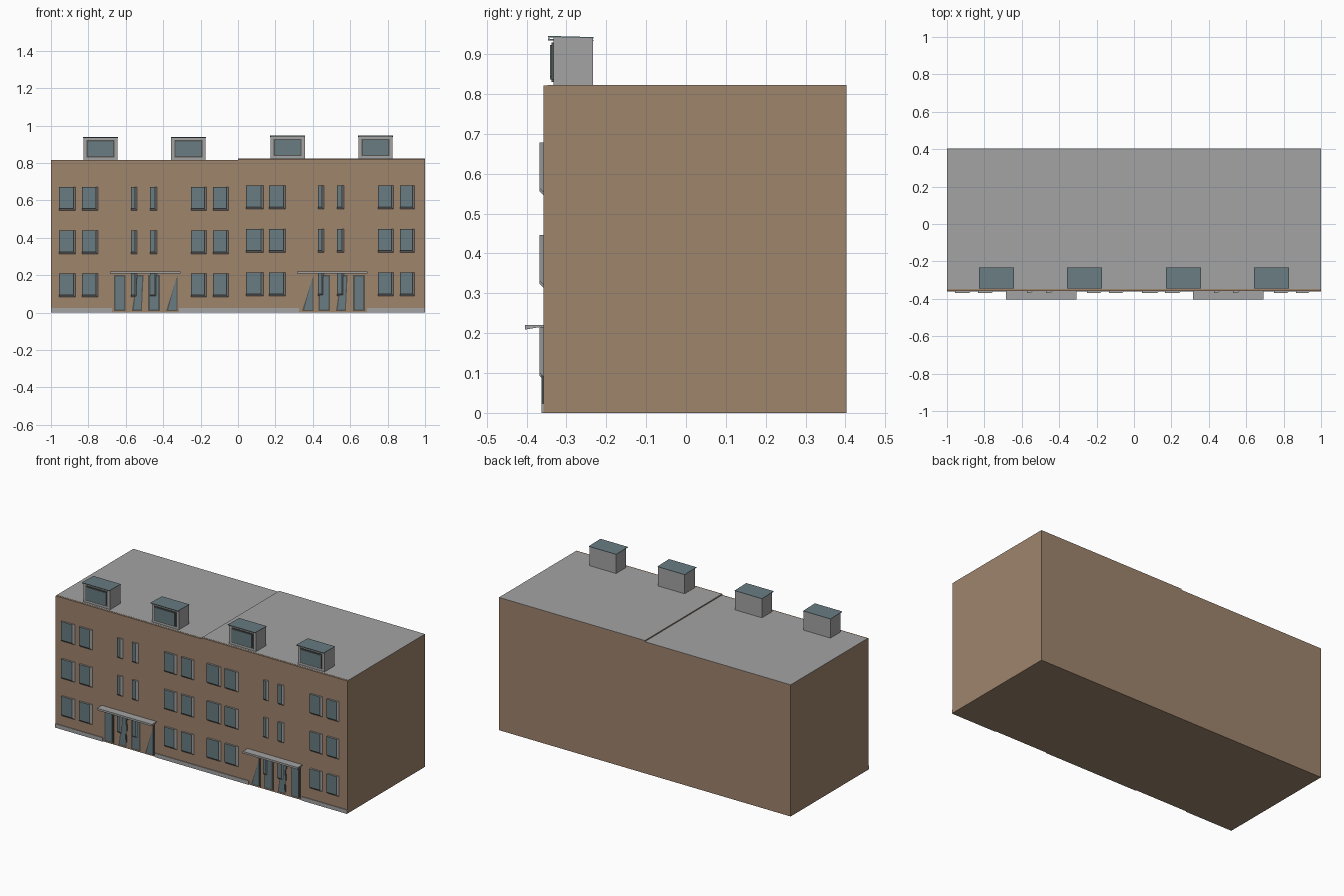
import bpy, bmesh

if "Cube" in bpy.data.objects:
    bpy.data.objects.remove(bpy.data.objects["Cube"])


def material(name, rgb):
    m = bpy.data.materials.new(name)
    m.diffuse_color = (*rgb, 1)
    m.use_nodes = True
    m.node_tree.nodes["Principled BSDF"].inputs["Base Color"].default_value = m.diffuse_color
    return m


BRICK = material("brown brick", (0.345, 0.232, 0.152))
GREY = material("grey concrete", (0.37, 0.37, 0.37))
GLASS = material("blue grey glass", (0.14, 0.2, 0.22))
FRAME = material("dark frame", (0.09, 0.09, 0.085))
WALL = -0.357


def finish(name, bm, mats, rule=None):
    bmesh.ops.recalc_face_normals(bm, faces=bm.faces)
    if rule:
        for f in bm.faces:
            f.material_index = rule(f)
    me = bpy.data.meshes.new(name)
    bm.to_mesh(me)
    bm.free()
    for m in mats:
        me.materials.append(m)
    ob = bpy.data.objects.new(name, me)
    bpy.context.collection.objects.link(ob)
    return ob


def prism(name, pts, axis, a, b, mats, rule=None):
    """Extrude a 2D outline from a to b along x ('X': pts are y,z) or y ('Y': pts are x,z)."""
    bm = bmesh.new()
    put = (lambda p, t: (t, *p)) if axis == 'X' else (lambda p, t: (p[0], t, p[1]))
    lo = [bm.verts.new(put(p, a)) for p in pts]
    hi = [bm.verts.new(put(p, b)) for p in pts]
    bm.faces.new(lo)
    bm.faces.new(hi)
    n = len(pts)
    for i in range(n):
        j = (i + 1) % n
        bm.faces.new((lo[i], lo[j], hi[j], hi[i]))
    return finish(name, bm, mats, rule)


def box(name, x0, x1, y0, y1, z0, z1, mats, rule=None):
    return prism(name, [(y0, z0), (y1, z0), (y1, z1), (y0, z1)], 'X', x0, x1, mats, rule)


def window(name, x0, x1, z0, z1):
    """Bay whose lower and right edges slope back to the wall, glazed in front."""
    bm = bmesh.new()
    rings = []
    for y, r, d in ((WALL + 0.001, 0.008, 0.008), (WALL - 0.011, -0.004, -0.004)):
        rings.append([bm.verts.new(p) for p in
                      ((x0, y, z0 - d), (x1 + r, y, z0 - d), (x1 + r, y, z1), (x0, y, z1))])
    lo, hi = rings
    bm.faces.new(hi)
    for i in range(4):
        j = (i + 1) % 4
        bm.faces.new((lo[i], lo[j], hi[j], hi[i]))
    bm.normal_update()
    front = [f for f in bm.faces if abs(f.normal.y) > 0.99]
    bmesh.ops.inset_region(bm, faces=front, thickness=0.003)
    ob = finish(name, bm, [FRAME, GLASS, GREY])
    # front pane is glass, its rim is dark, the returns are grey
    for p in ob.data.polygons:
        flat = abs(p.normal.y) > 0.99
        p.material_index = (1 if p.area > 0.0015 else 0) if flat else 2


def door(name, pts):
    """Dark framed leaf with a smaller glass plate."""
    cx = sum(p[0] for p in pts) / len(pts)
    cz = sum(p[1] for p in pts) / len(pts)
    prism(name + "_frame", pts, 'Y', WALL + 0.001, WALL - 0.003, [FRAME])
    inner = [(cx + (x - cx) * 0.72, cz + (z - cz) * 0.92) for x, z in pts]
    prism(name + "_glass", inner, 'Y', WALL - 0.002, WALL - 0.005, [GLASS])


# Two building halves, the right one slightly taller
for side, x0, x1, top in (("left", -1, 0, 0.816), ("right", 0, 1, 0.823)):
    box(side + "_building", x0, x1, WALL, 0.403, 0, top - 0.001, [BRICK])
    box(side + "_roof", x0, x1, -0.347, 0.403, top - 0.001, top, [GREY])

# Plinth strips along the front, broken at the entrances
for i, (x0, x1) in enumerate(((-1, -0.675), (-0.315, 0), (0, 0.325), (0.69, 1))):
    box(f"plinth_{i}", x0, x1, WALL - 0.005, WALL, 0, 0.024, [GREY])

# Windows in three storeys
columns = [(-0.957, -0.876), (-0.834, -0.756), (-0.572, -0.546), (-0.47, -0.44),
           (-0.251, -0.176), (-0.134, -0.058), (0.043, 0.128), (0.166, 0.246),
           (0.428, 0.452), (0.529, 0.56), (0.749, 0.824), (0.866, 0.936)]
for c, (x0, x1) in enumerate(columns):
    lift = 0 if x0 < 0 else 0.007
    for s, z0 in enumerate((0.09, 0.321, 0.553)):
        window(f"window_{c}_{s}", x0, x1, z0 + lift, z0 + 0.119 + lift)

# Entrance doors: full, slanted and triangular leaves
shapes = {
    "full": [(0, 0), (1, 0), (1, 1), (0, 1)],
    "slant": [(0, 0), (0.85, 0), (1, 1), (0.45, 1)],
    "wedge": [(0, 0), (1, 0), (1, 1)],
}
leaves = [(-0.663, "full"), (-0.567, "slant"), (-0.48, "full"), (-0.385, "wedge"),
          (0.342, "wedge"), (0.43, "full"), (0.524, "slant"), (0.616, "full")]
for i, (x, kind) in enumerate(leaves):
    door(f"door_{i}", [(x + 0.062 * u, 0.008 + 0.192 * v) for u, v in shapes[kind]])

# Entrance canopies, thick at the outer edge
for side, x0, x1 in (("left", -0.684, -0.307), ("right", 0.315, 0.692)):
    prism(side + "_canopy", [(-0.404, 0.209), (WALL, 0.217), (WALL, 0.221), (-0.404, 0.221)],
          'X', x0, x1, [GREY])

# Roof dormers with framed front glass and a glass lid
for i, x in enumerate((-0.735, -0.265, 0.265, 0.735)):
    z = 0.814 if x < 0 else 0.821
    w = 0.092
    prism(f"dormer_{i}", [(-0.333, z), (-0.234, z), (-0.234, z + 0.119), (-0.333, z + 0.121)],
          'X', x - w, x + w, [GREY])
    box(f"dormer_frame_{i}", x - 0.075, x + 0.075, -0.337, -0.333, z + 0.016, z + 0.108, [FRAME])
    box(f"dormer_glass_{i}", x - 0.068, x + 0.068, -0.341, -0.336, z + 0.023, z + 0.102, [GLASS])
    prism(f"dormer_lid_{i}", [(-0.346, z + 0.121), (-0.232, z + 0.119),
                              (-0.232, z + 0.122), (-0.346, z + 0.125)],
          'X', x - 0.094, x + 0.094, [GLASS])
